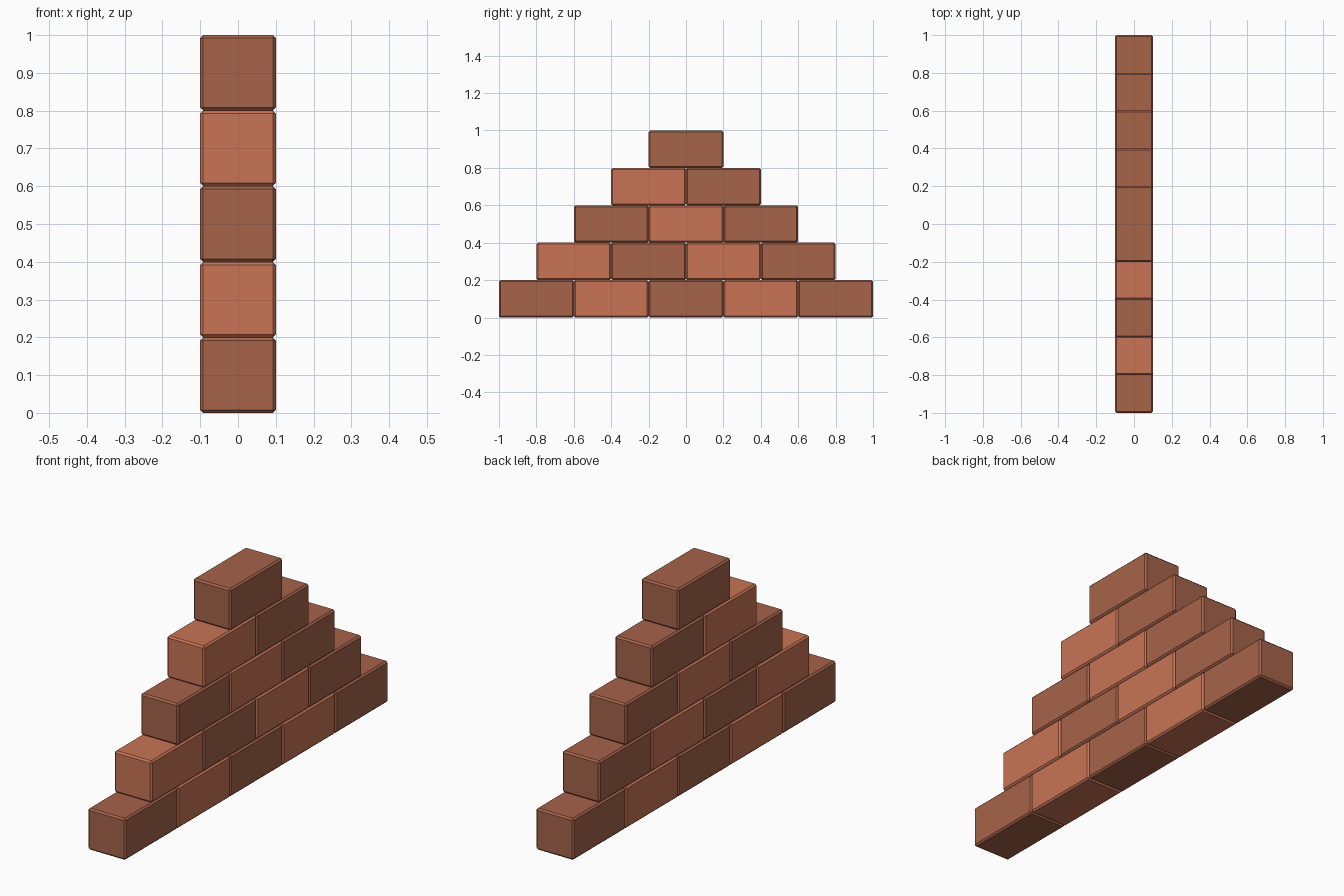
import bpy

if "Cube" in bpy.data.objects:
    bpy.data.objects.remove(bpy.data.objects["Cube"])

L, W, H, BEVEL = 0.4, 0.2, 0.2, 0.008
ROWS = 5


def material(name, rgb):
    m = bpy.data.materials.new(name)
    m.diffuse_color = (*rgb, 1)
    m.use_nodes = True
    m.node_tree.nodes["Principled BSDF"].inputs["Base Color"].default_value = m.diffuse_color
    return m


dark = material("dark_brick", (0.38, 0.125, 0.068))
light = material("light_brick", (0.58, 0.175, 0.09))


def brick(name, y, z, mat):
    # one chamfered brick, long axis along y
    bpy.ops.mesh.primitive_cube_add(size=1, location=(0, y, z))
    ob = bpy.context.object
    ob.name = name
    ob.scale = (W, L, H)
    bpy.ops.object.transform_apply(location=False, rotation=False, scale=True)
    bev = ob.modifiers.new("chamfer", 'BEVEL')
    bev.width = BEVEL
    bev.segments = 1
    ob.data.materials.append(mat)


# stepped courses, each one brick shorter, colours alternating
for row in range(ROWS):
    count = ROWS - row
    for i in range(count):
        y = (i - (count - 1) / 2) * L
        brick(f"brick_row{row + 1}_{i + 1}", y, (row + 0.5) * H,
              light if (row + i) % 2 else dark)
